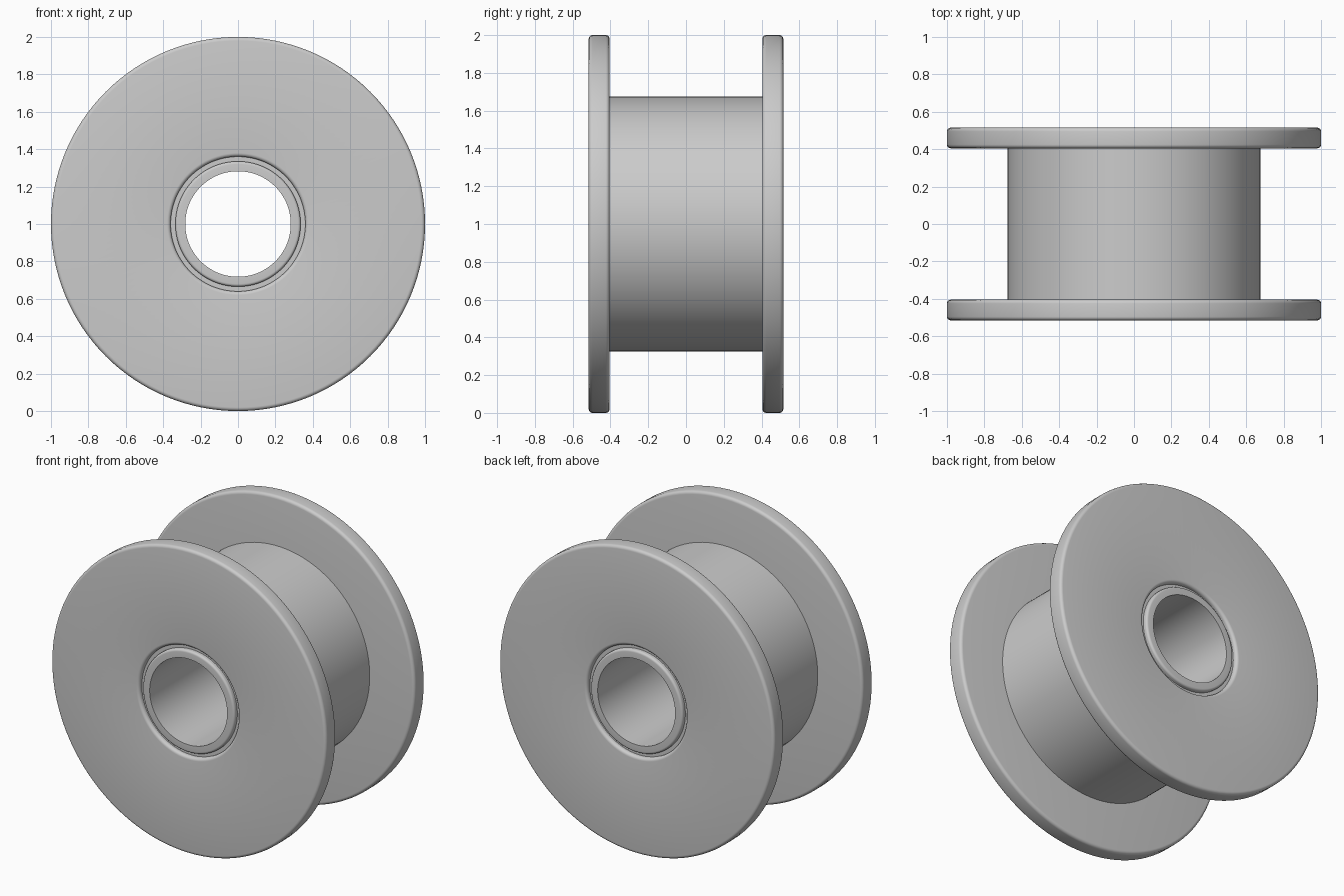
import bpy, bmesh, math

SEGMENTS = 128
HALF = 0.515

cube = bpy.data.objects.get("Cube")
if cube:
    bpy.data.objects.remove(cube, do_unlink=True)

grey = bpy.data.materials.new("light_grey")
grey.use_nodes = True
colour = (0.6, 0.6, 0.6, 1)
grey.diffuse_color = colour
grey.node_tree.nodes["Principled BSDF"].inputs["Base Color"].default_value = colour


def fillet(r, y, radius, start, steps=5):
    """Quarter-round points about (r, y), counter-clockwise from start degrees."""
    return [(r + radius * math.cos(a), y + radius * math.sin(a))
            for a in (math.radians(start + 90 * i / steps) for i in range(steps + 1))]


def lathe(name, profile):
    """Revolve a closed (radius, y) outline about the axle."""
    bm = bmesh.new()
    rings = []
    for i in range(SEGMENTS):
        a = math.tau * i / SEGMENTS
        rings.append([bm.verts.new((r * math.cos(a), y, r * math.sin(a)))
                      for r, y in profile])
    n = len(profile)
    for i, ring in enumerate(rings):
        after = rings[(i + 1) % SEGMENTS]
        for j in range(n):
            k = (j + 1) % n
            bm.faces.new((ring[j], ring[k], after[k], after[j]))
    bmesh.ops.recalc_face_normals(bm, faces=bm.faces)
    mesh = bpy.data.meshes.new(name)
    bm.to_mesh(mesh)
    bm.free()
    mesh.materials.append(grey)
    obj = bpy.data.objects.new(name, mesh)
    obj.location.z = 1
    bpy.context.collection.objects.link(obj)
    bpy.ops.object.select_all(action='DESELECT')
    obj.select_set(True)
    bpy.context.view_layer.objects.active = obj
    bpy.ops.object.shade_smooth_by_angle(angle=math.radians(30))
    return obj


# Flanges: discs with rounded rims and a rounded centre hole
inner, b = 0.405, 0.02
flange = ([(0.36, inner)]
          + fillet(1 - b, inner + b, b, -90)
          + fillet(1 - b, HALF - b, b, 0)
          + fillet(0.36 + b, HALF - b, b, 90))
lathe("back_flange", flange)
lathe("front_flange", [(r, -y) for r, y in flange])

# Drum: its ends form the floor of the groove around the sleeve
floor = 0.485
lathe("drum", [(0.33, -floor), (0.675, -floor), (0.675, floor), (0.33, floor)])

# Sleeve: hollow axle bearing with rounded outer edges
c = 0.015
lathe("axle_sleeve", [(0.282, -HALF)]
      + fillet(0.335 - c, -HALF + c, c, -90)
      + fillet(0.335 - c, HALF - c, c, 0)
      + [(0.282, HALF)])
